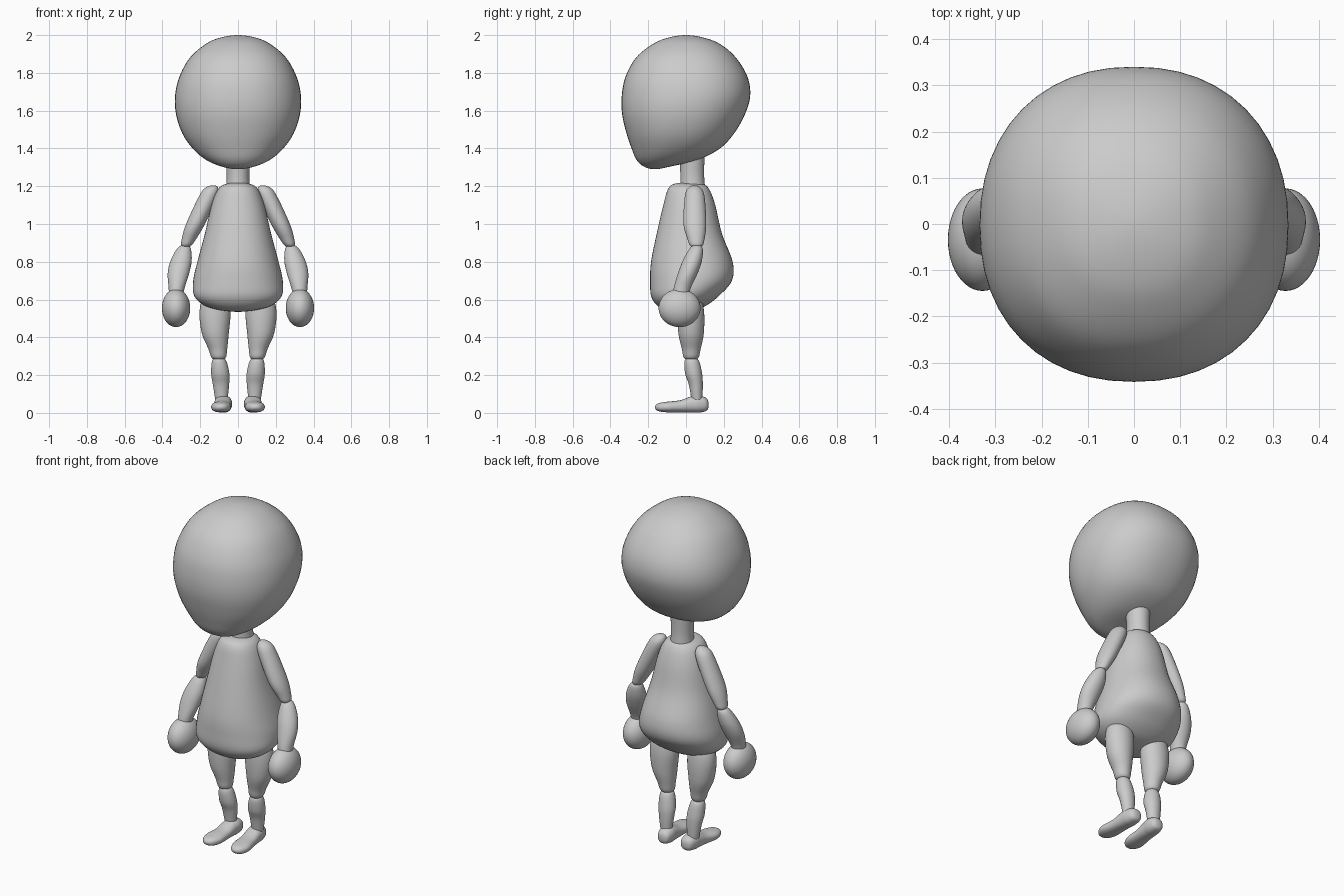
import bpy
import bmesh
from math import cos, sin, tau, copysign
from mathutils import Vector

default = bpy.data.objects.get("Cube")
if default:
    bpy.data.objects.remove(default)

clay = bpy.data.materials.new("plain grey")
clay.use_nodes = True
GREY = (0.6, 0.6, 0.6, 1)
clay.diffuse_color = GREY
clay.node_tree.nodes["Principled BSDF"].inputs["Base Color"].default_value = GREY

SEGMENTS = 48
STEPS = 6


def mirrored_end(tip, inner):
    """Section beyond a closed tip, so the surface rounds over it."""
    return Vector((*inner[:3], -inner[3], -inner[4]))


def smooth_sections(sections):
    """Spline through sections of (x, y, z, half width, half depth)."""
    pts = [Vector(s) for s in sections]
    ends = []
    for tip, inner in ((pts[0], pts[1]), (pts[-1], pts[-2])):
        ends.append(mirrored_end(tip, inner) if tip[3] == 0 else 2 * tip - inner)
    pts = [ends[0]] + pts + [ends[1]]
    result = []
    for a, b, c, d in zip(pts, pts[1:], pts[2:], pts[3:]):
        for i in range(STEPS):
            t = i / STEPS
            result.append(b + (c - a) * (t / 2)
                          + (2 * a - 5 * b + 4 * c - d) * (t * t / 2)
                          + (3 * b - a - 3 * c + d) * (t ** 3 / 2))
    result.append(pts[-2])
    return result


def loft(name, sections, side=1, power=2.0, upright=True):
    """Skin rounded rings, level if upright and facing forward if not."""
    bm = bmesh.new()
    rings = []
    for x, y, z, half_w, half_d in smooth_sections(sections):
        if half_w < 0.0005:
            rings.append([bm.verts.new((x * side, y, z))])
            continue
        ring = []
        for i in range(SEGMENTS):
            c, s = cos(tau * i / SEGMENTS), sin(tau * i / SEGMENTS)
            u = half_w * copysign(abs(c) ** (2 / power), c)
            v = half_d * copysign(abs(s) ** (2 / power), s)
            offset = Vector((u, v, 0)) if upright else Vector((u, 0, v))
            point = Vector((x, y, z)) + offset
            point.x *= side
            ring.append(bm.verts.new(point))
        rings.append(ring)
    for low, high in zip(rings, rings[1:]):
        for i in range(SEGMENTS):
            j = (i + 1) % SEGMENTS
            if len(low) == 1 and len(high) == 1:
                break
            if len(low) == 1:
                bm.faces.new((low[0], high[i], high[j]))
            elif len(high) == 1:
                bm.faces.new((low[i], low[j], high[0]))
            else:
                bm.faces.new((low[i], low[j], high[j], high[i]))
    for ring in (rings[0], rings[-1]):
        if len(ring) > 1:
            bm.faces.new(ring)
    bmesh.ops.recalc_face_normals(bm, faces=bm.faces)
    mesh = bpy.data.meshes.new(name)
    bm.to_mesh(mesh)
    bm.free()
    mesh.materials.append(clay)
    obj = bpy.data.objects.new(name, mesh)
    bpy.context.collection.objects.link(obj)
    finish(obj)


def finish(obj):
    bpy.ops.object.select_all(action="DESELECT")
    obj.select_set(True)
    bpy.context.view_layer.objects.active = obj
    bpy.ops.object.shade_smooth_by_angle(angle=1.0)


def body_sections(profile):
    """Turn (height, half width, front, back) into centred sections."""
    return [(0, (f + b) / 2, z, w, (b - f) / 2) for z, w, f, b in profile]


# Head, with the chin pushed forward
loft("head", body_sections([
    (2.0, 0, 0, 0),
    (1.985, 0.10, -0.10, 0.10),
    (1.95, 0.175, -0.18, 0.185),
    (1.88, 0.255, -0.265, 0.265),
    (1.78, 0.31, -0.32, 0.325),
    (1.68, 0.333, -0.34, 0.34),
    (1.58, 0.328, -0.338, 0.312),
    (1.48, 0.295, -0.315, 0.255),
    (1.40, 0.24, -0.288, 0.18),
    (1.34, 0.17, -0.262, 0.065),
    (1.305, 0.09, -0.225, -0.08),
    (1.29, 0, -0.165, -0.165)]), power=2.2)

# Neck
loft("neck", [(0, 0.035, 1.19, 0.063, 0.066), (0, 0.033, 1.27, 0.06, 0.063),
              (0, 0.03, 1.42, 0.07, 0.07)])

# Pear-shaped torso
loft("torso", body_sections([
    (1.218, 0, 0.015, 0.015),
    (1.213, 0.06, -0.06, 0.085),
    (1.185, 0.105, -0.095, 0.122),
    (1.1, 0.14, -0.12, 0.155),
    (0.95, 0.175, -0.155, 0.19),
    (0.8, 0.215, -0.185, 0.247),
    (0.7, 0.237, -0.19, 0.243),
    (0.62, 0.232, -0.185, 0.175),
    (0.57, 0.18, -0.155, 0.11),
    (0.545, 0.10, -0.11, 0.05),
    (0.535, 0, -0.03, -0.03)]), power=2.15)

for side, label in ((1, "left"), (-1, "right")):
    # Arm
    loft(label + "_upper_arm", [
        (0.13, 0.045, 1.205, 0, 0),
        (0.14, 0.045, 1.19, 0.035, 0.035),
        (0.16, 0.046, 1.14, 0.05, 0.053),
        (0.225, 0.047, 1.0, 0.05, 0.06),
        (0.26, 0.053, 0.92, 0.038, 0.045),
        (0.274, 0.055, 0.885, 0.026, 0.032),
        (0.275, 0.055, 0.875, 0, 0)], side)
    loft(label + "_forearm", [
        (0.28, 0.055, 0.89, 0, 0),
        (0.285, 0.055, 0.875, 0.033, 0.032),
        (0.30, 0.035, 0.81, 0.055, 0.05),
        (0.315, 0.01, 0.74, 0.057, 0.052),
        (0.325, -0.02, 0.66, 0.042, 0.045),
        (0.33, -0.03, 0.6, 0.035, 0.04)], side)

    # Ball-shaped hand
    bpy.ops.mesh.primitive_uv_sphere_add(
        segments=SEGMENTS, ring_count=24, radius=1, location=(0.328 * side, -0.034, 0.555))
    hand = bpy.context.object
    hand.name = label + "_hand"
    hand.scale = (0.075, 0.111, 0.101)
    hand.data.materials.append(clay)
    finish(hand)

    # Leg
    loft(label + "_thigh", [
        (0.118, 0.02, 0.64, 0, 0),
        (0.12, 0.022, 0.61, 0.062, 0.055),
        (0.122, 0.026, 0.53, 0.082, 0.07),
        (0.12, 0.027, 0.42, 0.071, 0.067),
        (0.107, 0.028, 0.34, 0.05, 0.05),
        (0.102, 0.027, 0.29, 0.036, 0.037),
        (0.10, 0.027, 0.28, 0, 0)], side)
    loft(label + "_shin", [
        (0.10, 0.028, 0.295, 0, 0),
        (0.10, 0.03, 0.28, 0.035, 0.036),
        (0.094, 0.04, 0.21, 0.048, 0.045),
        (0.09, 0.052, 0.15, 0.043, 0.037),
        (0.088, 0.057, 0.08, 0.034, 0.03),
        (0.086, 0.057, 0.05, 0.03, 0.028)], side)

    # Foot, heel to toe, turned slightly outward
    loft(label + "_foot", [
        (0.074, 0.12, 0.043, 0, 0),
        (0.075, 0.11, 0.044, 0.032, 0.032),
        (0.077, 0.07, 0.047, 0.045, 0.045),
        (0.08, 0.03, 0.045, 0.046, 0.043),
        (0.084, -0.03, 0.035, 0.047, 0.032),
        (0.09, -0.10, 0.031, 0.052, 0.028),
        (0.092, -0.148, 0.03, 0.033, 0.02),
        (0.092, -0.165, 0.03, 0, 0)], side, 2.3, False)
